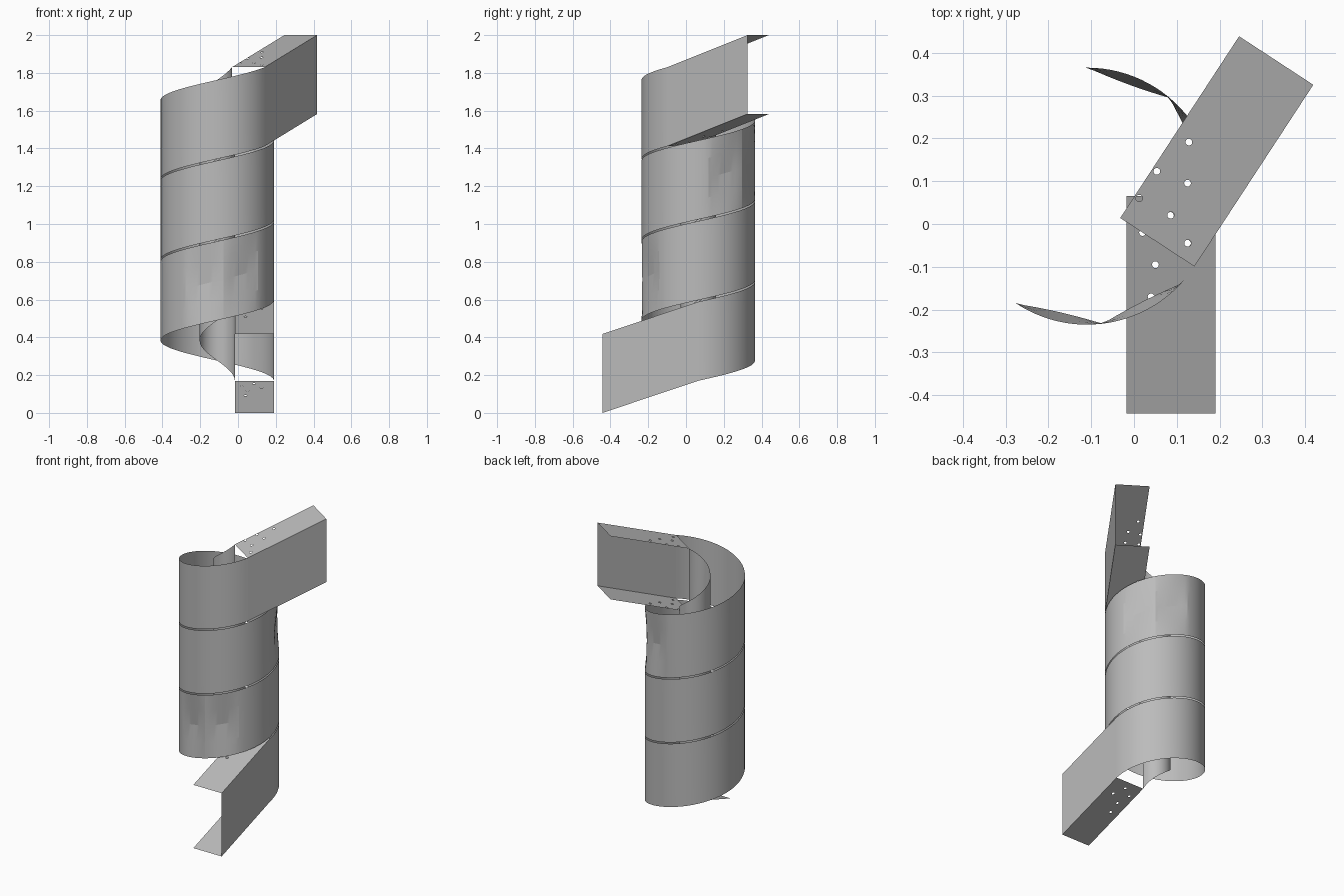
import bpy, bmesh
from math import radians, sin, cos, pi
from mathutils import Vector

cube = bpy.data.objects.get("Cube")
if cube:
    bpy.data.objects.remove(cube, do_unlink=True)

# Main dimensions of the spiral chute
CX, CY = -0.11, 0.065
OUTER, INNER = 0.30, 0.093
HEIGHT, STEP_Z, RUN = 0.418, 0.17, 0.507
TURN_DEG = 3 * 360 - 33.2
TURN = radians(TURN_DEG)
RISE = 2 - 2 * STEP_Z - HEIGHT
COLUMNS = 288

steel = bpy.data.materials.new("grey_steel")
steel.use_nodes = True
GREY = (0.5, 0.5, 0.5, 1)
steel.diffuse_color = GREY
bsdf = next(n for n in steel.node_tree.nodes if n.type == 'BSDF_PRINCIPLED')
bsdf.inputs["Base Color"].default_value = GREY
bsdf.inputs["Roughness"].default_value = 0.6


def finish(name, bm, smooth=False):
    mesh = bpy.data.meshes.new(name)
    bm.to_mesh(mesh)
    bm.free()
    mesh.materials.append(steel)
    obj = bpy.data.objects.new(name, mesh)
    bpy.context.collection.objects.link(obj)
    if smooth:
        bpy.ops.object.select_all(action='DESELECT')
        bpy.context.view_layer.objects.active = obj
        obj.select_set(True)
        bpy.ops.object.shade_smooth_by_angle(angle=radians(10))
    return obj


def dent(angle, v):
    """Radius factor: flattened panels on one wrap near each end."""
    for a in (angle, TURN - angle):
        for lo, hi in ((237, 277), (277, 317)):
            mid, half = radians((lo + hi) / 2), radians((hi - lo) / 2)
            if abs(a - mid) < half:
                chord = cos(half) / cos(a - mid)
                return 1 - (1 - chord) * 1.2 * (1 - abs(2 * v - 1))
    return 1


def helix_wall(name, radius, rows, dented):
    bm = bmesh.new()
    previous = None
    for i in range(COLUMNS + 1):
        f = i / COLUMNS
        a = f * TURN
        column = []
        for j in range(rows + 1):
            v = j / rows
            r = radius * (dent(a, v) if dented else 1)
            z = STEP_Z + RISE * f + HEIGHT * v
            column.append(bm.verts.new((CX + r * cos(a), CY + r * sin(a), z)))
        if previous:
            for j in range(rows):
                bm.faces.new((previous[j], column[j], column[j + 1], previous[j + 1]))
        previous = column
    finish(name, bm, True)


def run_point(end, r, t, lift):
    """Point on a straight run: r from the axis, t along the run."""
    a, way = (TURN, 1) if end == "upper" else (0, -1)
    z = STEP_Z + (RISE if way > 0 else 0) + way * STEP_Z * t / RUN + lift
    return Vector((CX + r * cos(a) - way * t * sin(a),
                   CY + r * sin(a) + way * t * cos(a), z))


def straight_wall(end):
    bm = bmesh.new()
    corners = ((0, 0), (RUN, 0), (RUN, HEIGHT), (0, HEIGHT))
    bm.faces.new([bm.verts.new(run_point(end, OUTER, t, h)) for t, h in corners])
    finish(end + "_run_side_wall", bm)


def flange(name, end, lift, holes):
    bm = bmesh.new()
    loops = [[(INNER, 0), (OUTER, 0), (OUTER, RUN), (INNER, RUN)]]
    for r, t in holes:
        ring = [2 * pi * k / 12 for k in range(12)]
        loops.append([(r + 0.008 * cos(a), t + 0.008 * sin(a)) for a in ring])
    edges = []
    for loop in loops:
        vs = [bm.verts.new((r, t, 0)) for r, t in loop]
        edges += [bm.edges.new((vs[k], vs[k - 1])) for k in range(len(vs))]
    bmesh.ops.triangle_fill(bm, use_beauty=True, edges=edges, normal=(0, 0, 1))
    # Lay the flat pattern onto the sloping run
    for v in bm.verts:
        v.co = run_point(end, v.co.x, v.co.y, lift)
    bm.normal_update()
    flipped = [f for f in bm.faces if f.normal.z < 0]
    bmesh.ops.reverse_faces(bm, faces=flipped)
    bmesh.ops.dissolve_limit(bm, angle_limit=0.001, verts=bm.verts, edges=bm.edges)
    finish(name, bm)


# Spiral walls
helix_wall("outer_spiral_wall", OUTER, 4, True)
helix_wall("inner_spiral_wall", INNER, 1, False)

# Straight entry and exit channels with drilled flanges
HOLES = {
    "lower": [(0.13, 0.085), (0.16, 0.16), (0.15, 0.235), (0.195, 0.045), (0.235, 0.11)],
    "upper": [(0.13, 0.236), (0.105, 0.138), (0.18, 0.154), (0.105, 0.063),
              (0.188, 0.07), (0.257, 0.037)],
}
for end, holes in HOLES.items():
    straight_wall(end)
    flange(end + "_run_bottom_flange", end, 0, holes)
    flange(end + "_run_top_flange", end, HEIGHT, holes)
